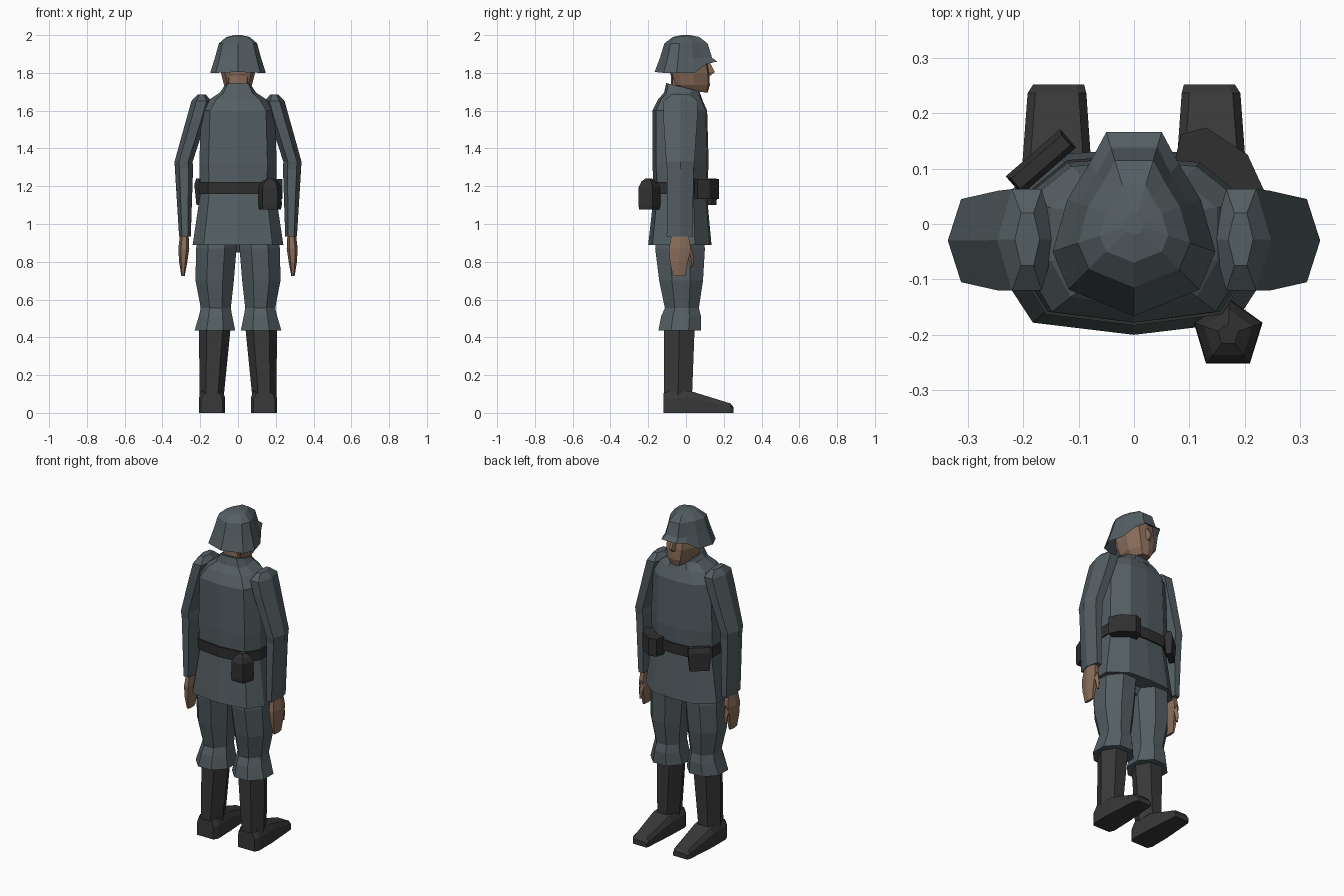
import bpy, bmesh, math
from mathutils import Vector, Matrix


def material(name, rgb):
    m = bpy.data.materials.new(name)
    m.diffuse_color = (*rgb, 1)
    return m


CLOTH = material("field grey", (0.088, 0.112, 0.122))
SKIN = material("skin", (0.25, 0.15, 0.10))
BOOT = material("boot leather", (0.040, 0.040, 0.040))
LEATHER = material("belt leather", (0.030, 0.030, 0.030))


def loft(name, rings, mat, mirrored=False):
    """Skin a stack of equal-sized rings, cap both ends, optionally mirror in x."""
    bm = bmesh.new()
    for sx in ((1, -1) if mirrored else (1,)):
        vs = [[bm.verts.new((p[0] * sx, p[1], p[2])) for p in r] for r in rings]
        n = len(vs[0])
        for a, b in zip(vs, vs[1:]):
            for i in range(n):
                bm.faces.new((a[i], a[(i + 1) % n], b[(i + 1) % n], b[i]))
        bm.faces.new(vs[0])
        bm.faces.new(vs[-1])
    bmesh.ops.recalc_face_normals(bm, faces=bm.faces)
    me = bpy.data.meshes.new(name)
    bm.to_mesh(me)
    bm.free()
    me.materials.append(mat)
    ob = bpy.data.objects.new(name, me)
    bpy.context.collection.objects.link(ob)
    return ob


def sym(half):
    """Close a right-hand half outline (front to back) over the x = 0 plane."""
    left = [(-x, y, z) for x, y, z in reversed(half) if x > 1e-5]
    return list(half) + left


def body(z, rx, f, b, tilt=0.0):
    """Torso-like section: half width rx, front at y = f, back at y = -b."""
    half = [(0, f), (0.58 * rx, 0.93 * f), (rx, 0.35 * f), (rx, -0.45 * b),
            (0.76 * rx, -0.89 * b), (0, -b)]
    return sym([(x, y, z + tilt * y) for x, y in half])


def oval(z, x0, x1, y0, y1, n=6, turn=0.0):
    """Regular section stretched to fill the box x0..x1, y0..y1."""
    pts = [(math.cos(turn + i * math.tau / n), math.sin(turn + i * math.tau / n)) for i in range(n)]
    mx, my = max(p[0] for p in pts), max(p[1] for p in pts)
    return [((x0 + x1) / 2 + (x1 - x0) / 2 * x / mx,
             (y0 + y1) / 2 + (y1 - y0) / 2 * y / my, z) for x, y in pts]


# Jacket and collar
loft("jacket", [body(0.89, .24, .135, .20), body(1.16, .20, .11, .17), body(1.32, .205, .12, .178),
                body(1.60, .195, .112, .178), body(1.66, .15, .085, .148),
                body(1.70, .09, .06, .112)], CLOTH)
loft("collar", [body(1.665, .112, .088, .12, -.1), body(1.72, .072, .07, .105, -.25)], CLOTH)

# Sleeves: six-sided, with an edge pointing outwards
loft("sleeves", [oval(1.685, .17, .215, -.075, .02), oval(1.65, .14, .247, -.12, .063),
                 oval(1.56, .165, .272, -.12, .06), oval(1.33, .24, .336, -.105, .045),
                 oval(1.29, .238, .334, -.10, .04), oval(0.935, .25, .312, -.102, .036)],
     CLOTH, True)

# Hands with thumbs
loft("hands", [oval(0.95, .262, .306, -.075, .012), oval(0.87, .258, .316, -.09, .025),
               oval(0.80, .268, .312, -.085, .01), oval(0.725, .282, .30, -.07, -.005)], SKIN, True)
loft("thumbs", [oval(0.88, .268, .305, -.01, .028, 4), oval(0.82, .272, .30, .01, .042, 4),
                oval(0.775, .278, .292, .022, .038, 4)], SKIN, True)

# Trousers bloused over the boot tops
E = math.pi / 8
loft("trousers", [oval(0.96, .005, .205, -.15, .09, 8, E), oval(0.87, .008, .222, -.163, .10, 8, E),
                  oval(0.70, .022, .225, -.142, .09, 8, E), oval(0.555, .038, .197, -.112, .068, 8, E),
                  oval(0.51, .030, .208, -.132, .08, 8, E), oval(0.435, .015, .23, -.146, .08, 8, E)],
     CLOTH, True)
loft("crotch", [oval(0.92, -.06, .06, -.09, .05, 6), oval(0.85, -.025, .025, -.06, .02, 6)], CLOTH)

# Boot shafts and feet
loft("boot_shafts", [oval(0.46, .038, .207, -.116, .046), oval(0.09, .075, .203, -.116, .032)],
     BOOT, True)


def foot(y, x0, x1, top):
    c = 0.014
    return [(x0, y, 0), (x1, y, 0), (x1, y, top * .7), (x1 - c, y, top), (x0 + c, y, top),
            (x0, y, top * .7)]


loft("feet", [foot(-.118, .082, .195, .105), foot(-.09, .068, .207, .115),
              foot(.035, .072, .207, .112), foot(.236, .086, .192, .05),
              foot(.252, .09, .182, .03)], BOOT, True)

# Neck, head and nose
loft("neck", [body(1.64, .06, .045, .08), body(1.80, .064, .05, .08)], SKIN)
loft("head", [body(1.705, .05, .115, .02, -.08), body(1.735, .074, .126, .06),
              body(1.80, .09, .124, .085), body(1.90, .088, .105, .09)], SKIN)
loft("nose", [[(-.008, .115, 1.86), (.008, .115, 1.86), (.008, .125, 1.86), (-.008, .125, 1.86)],
              [(-.02, .11, 1.80), (.02, .11, 1.80), (.007, .152, 1.805), (-.007, .152, 1.805)],
              [(-.015, .11, 1.785), (.015, .11, 1.785), (.006, .132, 1.787), (-.006, .132, 1.787)]],
     SKIN)

# Helmet: crown, flared skirt, peak, and hollow underside
RIM = [(.05, .166, 1.86), (.08, .11, 1.848), (.12, .045, 1.80), (.147, -.05, 1.80),
       (.118, -.118, 1.80), (0, -.166, 1.805)]


def helmet_ring(s, z, k=1.0, dy=0.0):
    """Rim outline scaled by s, its height blended towards z by k."""
    return sym([(x * s, y * s + dy, h + (z - h) * k) for x, y, h in RIM])


loft("helmet", [helmet_ring(.12, 2.0), helmet_ring(.42, 1.99), helmet_ring(.69, 1.956),
                helmet_ring(.83, 1.88), helmet_ring(1, 0, 0), helmet_ring(.90, 1.88, .25),
                helmet_ring(.75, 1.90)], CLOTH)

# Belt around the waist
loft("belt", [body(1.158, .207, .12, .179), body(1.222, .209, .124, .183)], LEATHER)

# Five-sided flask at the back
FLASK = [(.130, -.252), (.209, -.252), (.232, -.178), (.172, -.135), (.108, -.178)]


def flask(s, z):
    return [(.17 + (x - .17) * s, -.2 + (y + .2) * s, z) for x, y in FLASK]


loft("flask", [flask(.93, 1.078), flask(1, 1.10), flask(.97, 1.195), flask(.7, 1.225),
               flask(.3, 1.24)], LEATHER)

# Ammunition pouch wrapped round the right of the belly
POUCH = [(.07, .10), (.085, .162), (.13, .174), (.205, .125), (.235, .06), (.19, .04)]
loft("belt_pouch", [[(x, y, z) for x, y in POUCH] for z in (1.132, 1.238)], LEATHER)

# Flat holster on the other side, turned to lie along the body
turn = Matrix.Rotation(math.radians(41), 3, 'Z')
rings = []
for z, hw, d in ((1.10, .055, .016), (1.21, .065, .022), (1.24, .06, .012)):
    rings.append([turn @ Vector((sx * hw, sy * d, 0)) + Vector((-.168, .112, z))
                  for sx, sy in ((-1, -1), (1, -1), (1, 1), (-1, 1))])
loft("holster", rings, LEATHER)
